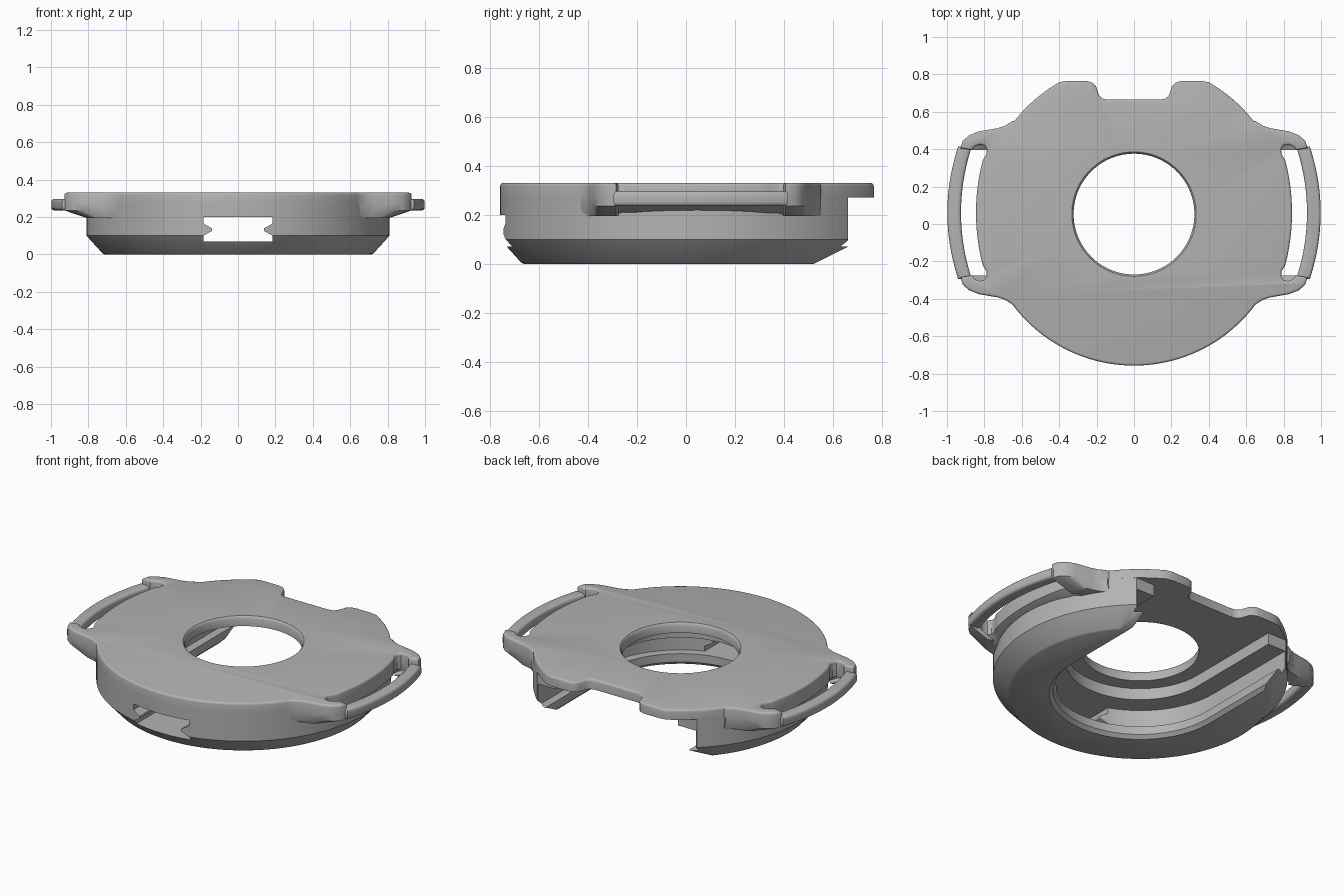
import bpy, bmesh, math
from math import sin, cos, pi

cube = bpy.data.objects.get("Cube")
if cube:
    bpy.data.objects.remove(cube, do_unlink=True)

CY = 0.053      # centre of the round body
EY = 0.06       # centre of the strap ears
R = 0.81        # body radius
TOP = 0.33

grey = bpy.data.materials.new("plain grey")
grey.use_nodes = True
COLOUR = (0.45, 0.45, 0.45, 1)
grey.diffuse_color = COLOUR
grey.node_tree.nodes["Principled BSDF"].inputs["Base Color"].default_value = COLOUR


def loft(name, rings, bevel=0.0, both=False):
    """Closed solid through rings of equal point count, given as (points, z)."""
    bm = bmesh.new()
    loops = [[bm.verts.new((x, y, z)) for x, y in pts] for pts, z in rings]
    n = len(loops[0])
    bm.faces.new(loops[0][::-1])
    bm.faces.new(loops[-1])
    for a, b in zip(loops, loops[1:]):
        for i in range(n):
            j = (i + 1) % n
            bm.faces.new((a[i], a[j], b[j], b[i]))
    bmesh.ops.recalc_face_normals(bm, faces=bm.faces)
    if bevel:
        ends = [loops[-1]] + ([loops[0]] if both else [])
        edges = [bm.edges.get((l[i], l[(i + 1) % n])) for l in ends for i in range(n)]
        bmesh.ops.bevel(bm, geom=edges, offset=bevel, segments=3, profile=0.5,
                        affect='EDGES', clamp_overlap=True)
    me = bpy.data.meshes.new(name)
    bm.to_mesh(me)
    bm.free()
    ob = bpy.data.objects.new(name, me)
    bpy.context.collection.objects.link(ob)
    me.materials.append(grey)
    return ob


def select(ob):
    bpy.ops.object.select_all(action='DESELECT')
    ob.select_set(True)
    bpy.context.view_layer.objects.active = ob


def cut(ob, cutter):
    cutter.hide_render = True
    mod = ob.modifiers.new("cut", 'BOOLEAN')
    mod.operation = 'DIFFERENCE'
    mod.solver = 'EXACT'
    mod.object = cutter
    select(ob)
    bpy.ops.object.modifier_apply(modifier=mod.name)
    bpy.data.objects.remove(cutter, do_unlink=True)


def arc(r, a0, a1, n):
    return [(r * cos(a0 + (a1 - a0) * i / n), CY + r * sin(a0 + (a1 - a0) * i / n))
            for i in range(n + 1)]


def circle(r, n=96):
    return arc(r, 0, 2 * pi, n)[:-1]


def u_shape(w):
    """Channel outline: round at the front, straight and open at the back."""
    return arc(w, pi, 2 * pi, 40) + [(w, 1.0), (-w, 1.0)]


def bow(x0, y):
    return x0 - 0.46 * (y - EY) ** 2


# Ear outline, front half then reflected to the back half
half = [(0.65, -0.43), (0.69, -0.405), (0.73, -0.392), (0.83, -0.375), (0.88, -0.355),
        (0.915, -0.325), (0.928, -0.285), (0.868, -0.275), (0.85, -0.295),
        (0.825, -0.305), (0.8, -0.3), (0.787, -0.28), (0.788, -0.255)]
inner = [(bow(0.845, y), y) for y in [EY - 0.28 + 0.56 * i / 12 for i in range(13)]]
ear = half + inner + [(x, 2 * EY - y) for x, y in reversed(half)]

# Top plate with ears, flattened back edge and back notch
right = arc(R, -pi / 2, -0.67, 24) + ear + arc(R, 0.66, 1.01, 10)
right += [(0.4, 0.758), (0.36, 0.765), (0.25, 0.765), (0.22, 0.755), (0.203, 0.735),
          (0.188, 0.69), (0.172, 0.672), (0.145, 0.665)]
outline = right + [(-x, y) for x, y in reversed(right[1:])]
plate = loft("top_plate", [(outline, 0.27), (outline, TOP)], bevel=0.016)
cut(plate, loft("hole_cutter", [(circle(0.323), 0.2), (circle(0.323), 0.314),
                                (circle(0.328), 0.325), (circle(0.342), 0.34)]))

# Round body with chamfered foot
body = loft("body", [(circle(0.715), 0), (circle(0.725), 0.006),
                     (circle(R), 0.1), (circle(R), 0.275)])
# Stepped channel open at the back: lip, wide groove, narrow upper part
cut(body, loft("channel_cutter", [(u_shape(0.5), -0.05), (u_shape(0.5), 0.0),
                                  (u_shape(0.48), 0.02), (u_shape(0.48), 0.07),
                                  (u_shape(0.53), 0.0701), (u_shape(0.53), 0.2),
                                  (u_shape(0.41), 0.2001), (u_shape(0.41), 0.4)]))


def back_box(y):
    return [(-1, y), (1, y), (1, 1.2), (-1, 1.2)]


# Arm ends cut square, then sloped toward the foot
cut(body, loft("back_cutter", [(back_box(0.42), -0.05), (back_box(0.66), 0.07),
                               (back_box(0.66), 0.4)]))


# Front window with a small pointed ridge on each side
def window(w):
    return [(-w, -1), (w, -1), (w, -0.3), (-w, -0.3)]


cut(body, loft("window_cutter", [(window(0.185), 0.07), (window(0.185), 0.1),
                                 (window(0.14), 0.125), (window(0.14), 0.14),
                                 (window(0.185), 0.165), (window(0.185), 0.2)]))

parts = [plate, body]
for side, sx in (("left", 1), ("right", -1)):
    # Ear underside, sloping into the body
    pad = [(0.62, -0.42)] + ear + [(0.62, 0.54)]
    low = [(0.62 + (x - 0.62) * 0.62, y) for x, y in pad]
    flip = lambda pts: [(sx * x, y) for x, y in pts]
    parts.append(loft(side + "_ear_pad",
                      [(flip(low), 0.195), (flip(pad), 0.235), (flip(pad), 0.272)]))
    # Bowed strap bar
    ys = [EY - 0.355 + 0.71 * i / 20 for i in range(21)]
    bar = [(bow(0.998, y), y) for y in ys] + [(bow(0.925, y), y) for y in reversed(ys)]
    parts.append(loft(side + "_strap_bar", [(flip(bar), 0.235), (flip(bar), 0.297)],
                      bevel=0.016, both=True))

for ob in parts:
    select(ob)
    bpy.ops.object.shade_smooth_by_angle(angle=math.radians(35))
